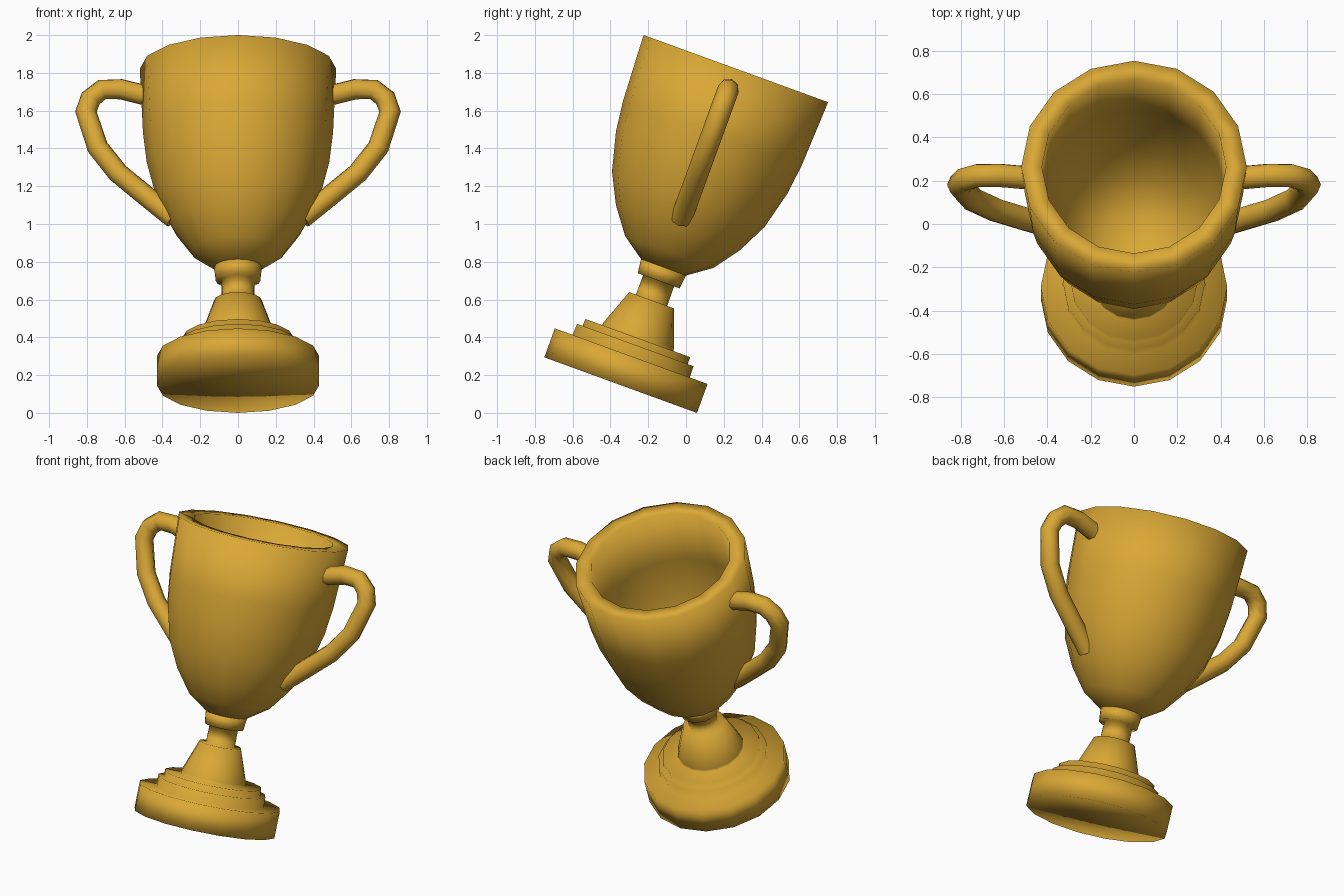
import bpy, bmesh, math
from mathutils import Matrix

if "Cube" in bpy.data.objects:
    bpy.data.objects.remove(bpy.data.objects["Cube"])

SIDES = 16
TILT = Matrix.Translation((0, -0.346, 0.147)) @ Matrix.Rotation(math.radians(-20), 4, 'X')

gold = bpy.data.materials.new("gold")
gold.diffuse_color = (0.70, 0.39, 0.036, 1)
gold.use_nodes = True
gold.node_tree.nodes["Principled BSDF"].inputs["Base Color"].default_value = gold.diffuse_color


def finish(obj):
    obj.data.materials.append(gold)
    obj.matrix_world = TILT


def lathe(name, profile):
    """Revolve (radius, height) points about the tilted axis; radius 0 makes a pole."""
    bm = bmesh.new()
    rings = []
    for r, h in profile:
        n = SIDES if r > 0 else 1
        rings.append([bm.verts.new((r * math.sin(2 * math.pi * i / SIDES),
                                    -r * math.cos(2 * math.pi * i / SIDES), h))
                      for i in range(n)])
    for a, b in zip(rings, rings[1:]):
        for i in range(SIDES):
            j = (i + 1) % SIDES
            quad = [a[i % len(a)], a[j % len(a)], b[j % len(b)], b[i % len(b)]]
            bm.faces.new(list(dict.fromkeys(quad)))
    bmesh.ops.recalc_face_normals(bm, faces=bm.faces)
    for f in bm.faces:
        f.smooth = True
    mesh = bpy.data.meshes.new(name)
    bm.to_mesh(mesh)
    bm.free()
    obj = bpy.data.objects.new(name, mesh)
    bpy.context.collection.objects.link(obj)
    finish(obj)


def handle(name, side, path, radius):
    """Octagonal tube swept along an (x, height) path."""
    curve = bpy.data.curves.new(name, 'CURVE')
    curve.dimensions = '3D'
    curve.bevel_depth = radius
    curve.bevel_resolution = 2
    curve.use_fill_caps = True
    spline = curve.splines.new('POLY')
    spline.points.add(len(path) - 1)
    for p, (x, h) in zip(spline.points, path):
        p.co = (side * x, 0, h, 1)
    spline.use_smooth = True
    obj = bpy.data.objects.new(name, curve)
    bpy.context.collection.objects.link(obj)
    finish(obj)


# stepped base, cone and stem
lathe("base_and_stem", [
    (0, 0), (0.43, 0), (0.43, 0.163), (0.33, 0.163), (0.328, 0.226),
    (0.296, 0.226), (0.295, 0.265), (0.20, 0.265), (0.198, 0.282),
    (0.126, 0.478), (0.088, 0.478), (0.087, 0.588), (0.118, 0.588),
    (0.127, 0.668), (0, 0.668)])

# hollow bowl: outer wall, rim, inner wall
lathe("bowl", [
    (0, 0.664), (0.127, 0.664), (0.248, 0.75), (0.35, 0.888), (0.43, 1.048),
    (0.483, 1.255), (0.503, 1.42), (0.52, 1.783),
    (0.425, 1.783), (0.42, 1.42), (0.40, 1.25), (0.35, 1.06),
    (0.27, 0.91), (0.15, 0.81), (0, 0.79)])

# pair of ear handles
ear = [(0.48, 1.63), (0.62, 1.667), (0.72, 1.665), (0.78, 1.615), (0.805, 1.54),
       (0.743, 1.34), (0.635, 1.195), (0.48, 1.06), (0.34, 0.94)]
for side, label in ((-1, "left"), (1, "right")):
    handle(label + "_handle", side, ear, 0.057)
